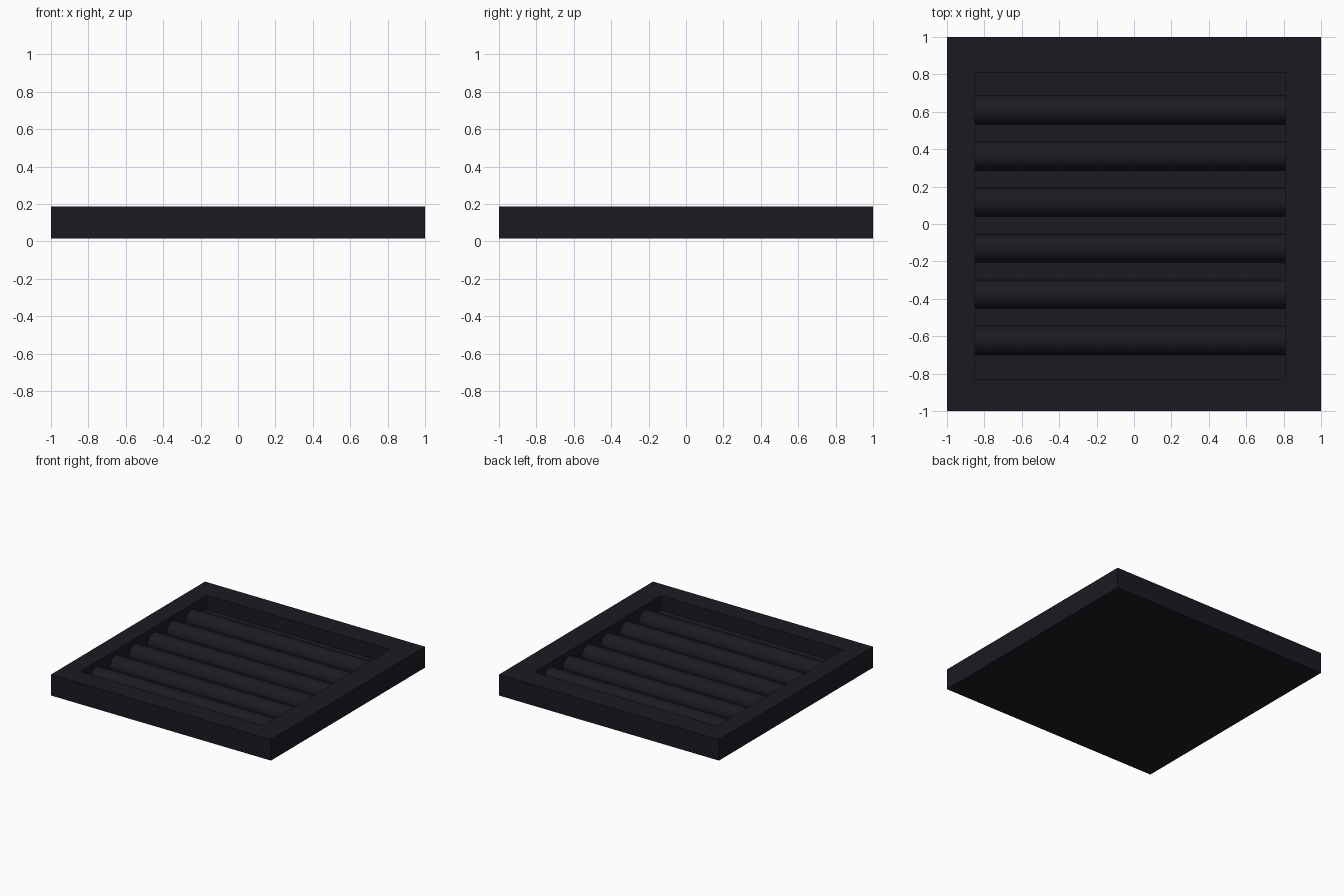
import bpy, bmesh, math

if "Cube" in bpy.data.objects:
    bpy.data.objects.remove(bpy.data.objects["Cube"])

mat = bpy.data.materials.new("dark_charcoal")
mat.diffuse_color = (0.012, 0.010, 0.016, 1)
mat.use_nodes = True
mat.node_tree.nodes["Principled BSDF"].inputs["Base Color"].default_value = mat.diffuse_color

BOTTOM, TOP, FLOOR = 0.015, 0.187, 0.07
X0, X1, Y0, Y1 = -0.85, 0.81, -0.83, 0.81      # opening in the frame


def finish(name, bm):
    bmesh.ops.recalc_face_normals(bm, faces=bm.faces)
    mesh = bpy.data.meshes.new(name)
    bm.to_mesh(mesh)
    bm.free()
    mesh.materials.append(mat)
    obj = bpy.data.objects.new(name, mesh)
    bpy.context.collection.objects.link(obj)
    return obj


# tray: square slab with a rectangular recess
bm = bmesh.new()


def ring(x0, x1, y0, y1, z):
    return [bm.verts.new(p) for p in
            ((x0, y0, z), (x1, y0, z), (x1, y1, z), (x0, y1, z))]


rings = [ring(-1, 1, -1, 1, BOTTOM), ring(-1, 1, -1, 1, TOP),
         ring(X0, X1, Y0, Y1, TOP), ring(X0, X1, Y0, Y1, FLOOR)]
for a, b in zip(rings, rings[1:]):
    for i in range(4):
        j = (i + 1) % 4
        bm.faces.new((a[i], a[j], b[j], b[i]))
bm.faces.new(rings[0])
bm.faces.new(rings[-1])
finish("tray", bm)

# half-round bars lying across the recess
R, N = 0.077, 16
for k in range(6):
    yc = 0.61 - 0.2465 * k
    bm = bmesh.new()
    profile = [(yc + R * math.cos(math.pi * i / N),
                FLOOR + R * math.sin(math.pi * i / N)) for i in range(N + 1)]
    left = bm.faces.new([bm.verts.new((X0, y, z)) for y, z in profile])
    out = bmesh.ops.extrude_face_region(bm, geom=[left], use_keep_orig=True)
    moved = [g for g in out["geom"] if isinstance(g, bmesh.types.BMVert)]
    bmesh.ops.translate(bm, verts=moved, vec=(X1 - X0, 0, 0))
    bar = finish(f"bar_{k + 1}", bm)
    bpy.ops.object.select_all(action='DESELECT')
    bar.select_set(True)
    bpy.context.view_layer.objects.active = bar
    bpy.ops.object.shade_smooth_by_angle(angle=math.radians(40))
